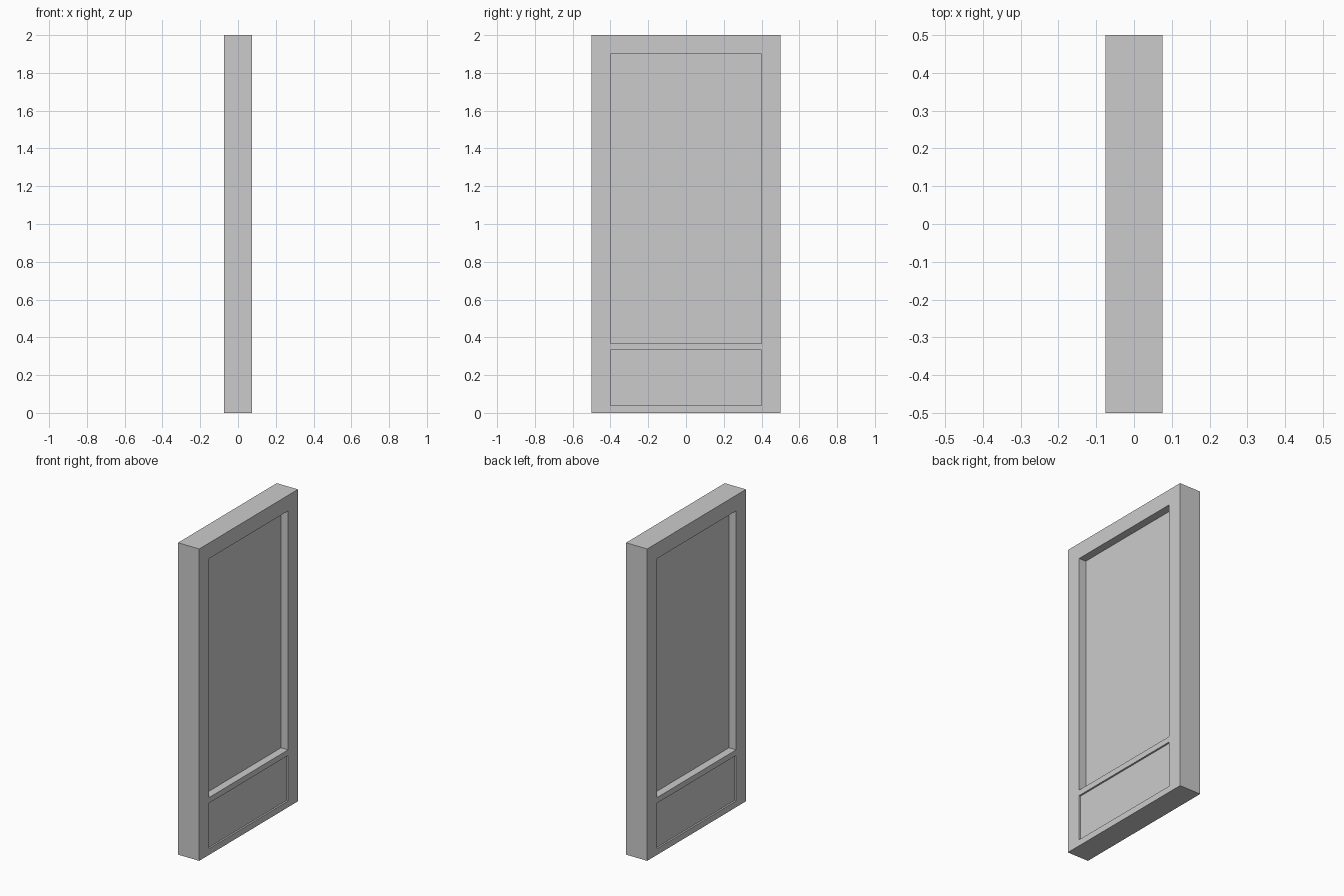
import bpy, bmesh

if "Cube" in bpy.data.objects:
    bpy.data.objects.remove(bpy.data.objects["Cube"])

HALF_DEPTH = 0.075
Y_CUTS = [-0.5, -0.4, 0.4, 0.5]
Z_CUTS = [0.0, 0.04, 0.332, 0.368, 1.9, 2.0]
OPENINGS = {(1, 1), (1, 3)}  # (column, row) cells left open


def add_object(name, bm):
    bmesh.ops.recalc_face_normals(bm, faces=bm.faces)
    mesh = bpy.data.meshes.new(name)
    bm.to_mesh(mesh)
    bm.free()
    obj = bpy.data.objects.new(name, mesh)
    bpy.context.collection.objects.link(obj)
    return obj


def panel(name, row, half_depth):
    z0, z1 = Z_CUTS[row], Z_CUTS[row + 1]
    y0, y1 = Y_CUTS[1], Y_CUTS[2]
    bm = bmesh.new()
    bmesh.ops.create_cube(bm, size=1)
    for v in bm.verts:
        v.co = (v.co.x * 2 * half_depth,
                y1 if v.co.y > 0 else y0,
                z1 if v.co.z > 0 else z0)
    return add_object(name, bm)


# Frame: flat grid with two openings, extruded through its depth
bm = bmesh.new()
grid = [[bm.verts.new((-HALF_DEPTH, y, z)) for z in Z_CUTS] for y in Y_CUTS]
for c in range(len(Y_CUTS) - 1):
    for r in range(len(Z_CUTS) - 1):
        if (c, r) not in OPENINGS:
            bm.faces.new((grid[c][r], grid[c + 1][r],
                          grid[c + 1][r + 1], grid[c][r + 1]))
out = bmesh.ops.extrude_face_region(bm, geom=bm.faces[:], use_keep_orig=True)
moved = [g for g in out["geom"] if isinstance(g, bmesh.types.BMVert)]
bmesh.ops.translate(bm, verts=moved, vec=(2 * HALF_DEPTH, 0, 0))
add_object("door_frame", bm)

# Deeply recessed upper pane and shallow lower kick panel
panel("upper_pane", 3, 0.025)
panel("lower_panel", 1, 0.064)
